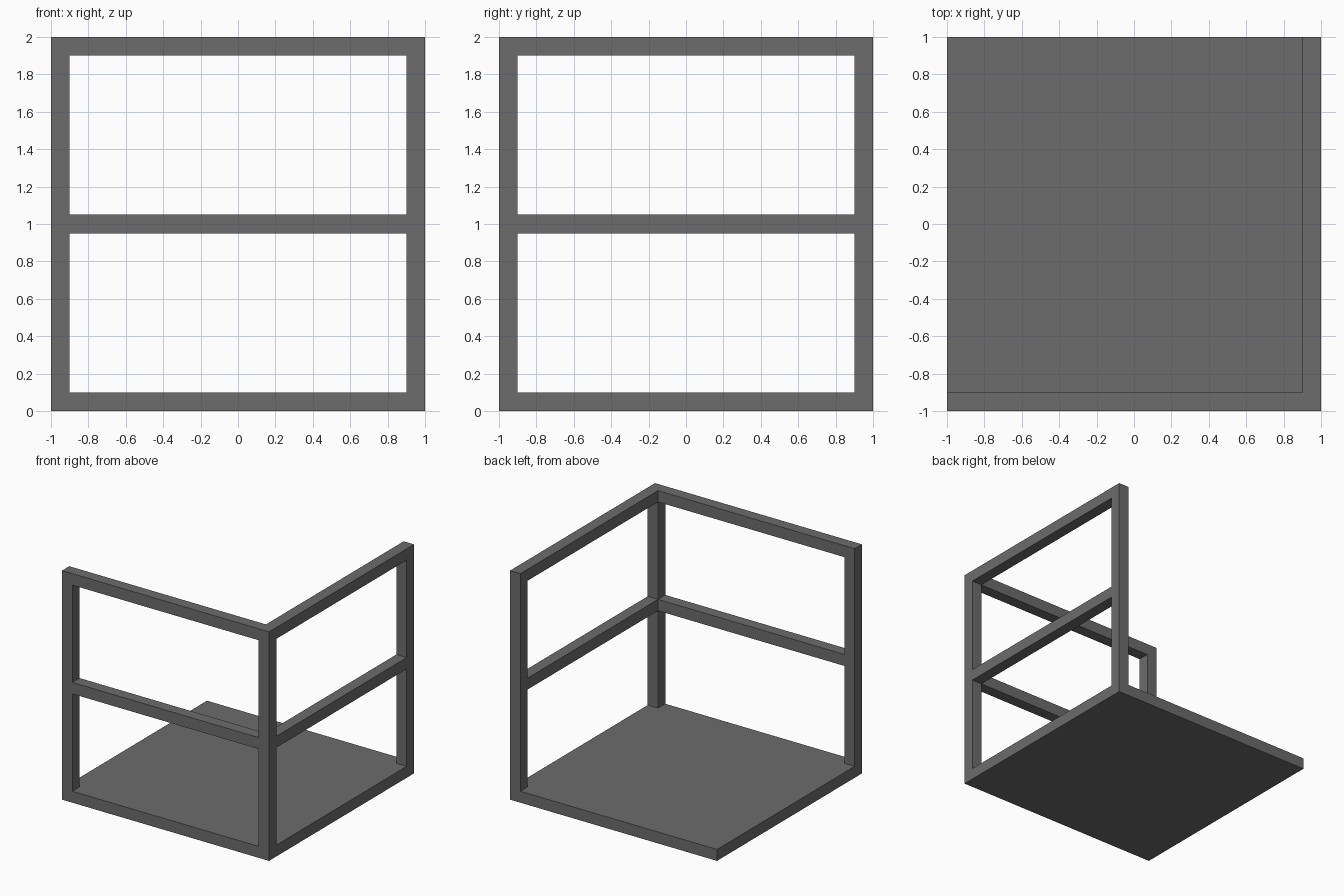
import bpy

if "Cube" in bpy.data.objects:
    bpy.data.objects.remove(bpy.data.objects["Cube"], do_unlink=True)

# Single dark grey material
grey = bpy.data.materials.new("dark_grey")
grey.use_nodes = True
colour = (0.15, 0.15, 0.15, 1)
grey.diffuse_color = colour
grey.node_tree.nodes["Principled BSDF"].inputs["Base Color"].default_value = colour

HALF = 1.0    # half the platform width
T = 0.1       # thickness of slab, posts and rails
EDGE = HALF - T / 2
SPAN = 2 * (HALF - T)


def box(name, centre, size):
    bpy.ops.mesh.primitive_cube_add(size=1, location=centre)
    obj = bpy.context.object
    obj.name = name
    obj.scale = size
    bpy.ops.object.transform_apply(location=False, rotation=False, scale=True)
    obj.data.materials.append(grey)
    return obj


# Floor slab
box("floor", (0, 0, T / 2), (2 * HALF, 2 * HALF, T))

# Three corner posts standing on the slab
posts = {"front_right_post": (-1, -1), "front_left_post": (1, -1), "back_left_post": (1, 1)}
for name, (sx, sy) in posts.items():
    box(name, (sx * EDGE, sy * EDGE, HALF + T / 2), (T, T, 2 * HALF - T))

# Middle and top rails between the posts, on the front and the left side
for level, z in (("middle", HALF), ("top", 2 * HALF - T / 2)):
    box(f"front_{level}_rail", (0, -EDGE, z), (SPAN, T, T))
    box(f"left_{level}_rail", (EDGE, 0, z), (T, SPAN, T))
